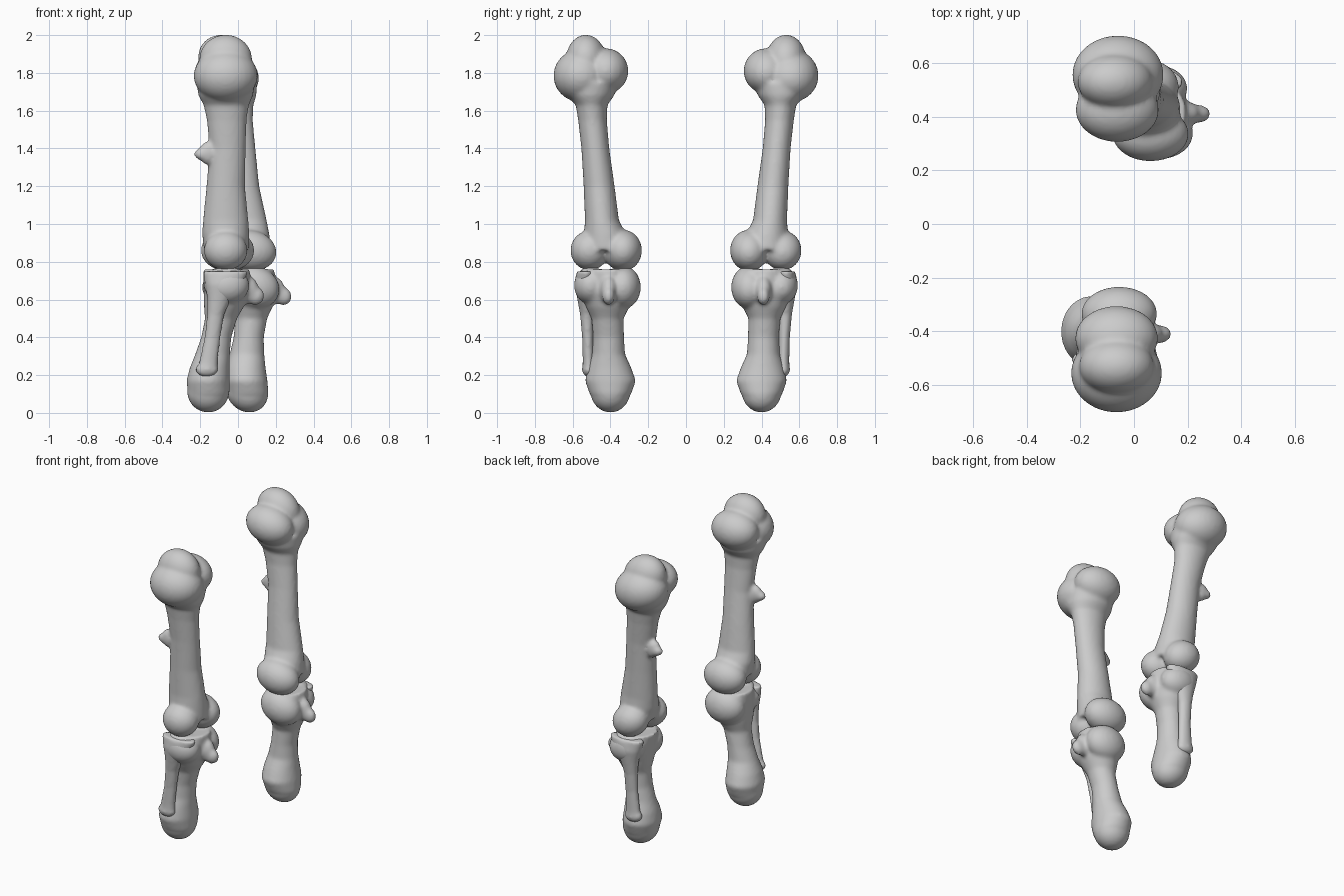
import bpy, bmesh
from math import cos, sin, tau
from mathutils import Matrix, Vector


def loft(bm, sections, n=28):
    """Closed tube through elliptical sections (z, x, y, rx, ry)."""
    rings = []
    for z, x, y, rx, ry in sections:
        rings.append([bm.verts.new((x + rx * cos(tau * i / n), y + ry * sin(tau * i / n), z))
                      for i in range(n)])
    for a, b in zip(rings, rings[1:]):
        for i in range(n):
            j = (i + 1) % n
            bm.faces.new((a[i], a[j], b[j], b[i]))
    bm.faces.new(rings[0][::-1])
    bm.faces.new(rings[-1])


def blob(bm, centre, radii):
    """Ellipsoid lump."""
    m = Matrix.Translation(Vector(centre)) @ Matrix.Diagonal((*radii, 1))
    bmesh.ops.create_uvsphere(bm, u_segments=28, v_segments=18, radius=1, matrix=m)


def bone(name, sections, blobs, side, smooth=7):
    """Fuse a shaft and its lumps into one smooth bone; side 1 is the opposite, swung leg."""
    bm = bmesh.new()
    loft(bm, sections)
    for c, r in blobs:
        blob(bm, c, r)
    if side:
        for v in bm.verts:
            v.co.y = -v.co.y
            v.co.x += 0.12 * (1.83 - v.co.z)
    bmesh.ops.recalc_face_normals(bm, faces=bm.faces[:])
    me = bpy.data.meshes.new(name)
    bm.to_mesh(me)
    bm.free()
    me.shade_smooth()
    ob = bpy.data.objects.new(name, me)
    bpy.context.collection.objects.link(ob)
    rm = ob.modifiers.new("fuse", 'REMESH')
    rm.mode = 'VOXEL'
    rm.voxel_size = 0.011
    rm.use_smooth_shade = True
    sm = ob.modifiers.new("soften", 'SMOOTH')
    sm.factor = 0.5
    sm.iterations = smooth


# femur: shaft, three-lobed head, spur and two knee condyles
femur_shaft = [(0.86, -0.06, -0.42, 0.12, 0.12), (0.95, -0.065, -0.43, 0.125, 0.11),
               (1.02, -0.065, -0.445, 0.12, 0.09), (1.2, -0.065, -0.46, 0.102, 0.082),
               (1.4, -0.055, -0.48, 0.096, 0.074), (1.55, -0.06, -0.495, 0.105, 0.076),
               (1.63, -0.062, -0.5, 0.12, 0.084), (1.68, -0.065, -0.505, 0.145, 0.125),
               (1.75, -0.065, -0.505, 0.155, 0.15)]
femur_lumps = [((-0.065, -0.555, 1.785), (0.17, 0.147, 0.14)),
               ((-0.065, -0.53, 1.872), (0.14, 0.105, 0.13)),
               ((-0.065, -0.425, 1.81), (0.155, 0.12, 0.12)),
               ((-0.16, -0.5, 1.375), (0.05, 0.035, 0.06)),
               ((-0.19, -0.505, 1.37), (0.044, 0.03, 0.032)),
               ((-0.065, -0.51, 0.86), (0.115, 0.102, 0.105)),
               ((-0.055, -0.335, 0.86), (0.142, 0.102, 0.11))]

# tibia: flared top, front crest, shaft and rounded foot end
tibia_shaft = [(0.1, -0.155, -0.4, 0.11, 0.11), (0.17, -0.158, -0.4, 0.115, 0.135),
               (0.24, -0.15, -0.405, 0.105, 0.115), (0.31, -0.135, -0.41, 0.092, 0.088),
               (0.4, -0.115, -0.41, 0.08, 0.082), (0.5, -0.09, -0.415, 0.085, 0.085),
               (0.56, -0.075, -0.415, 0.105, 0.115), (0.63, -0.062, -0.415, 0.12, 0.14),
               (0.76, -0.06, -0.415, 0.125, 0.12)]
tibia_lumps = [((-0.158, -0.4, 0.115), (0.112, 0.106, 0.113)),
               ((-0.06, -0.505, 0.675), (0.12, 0.088, 0.1)),
               ((-0.055, -0.335, 0.665), (0.135, 0.096, 0.115)),
               ((0.05, -0.41, 0.65), (0.06, 0.045, 0.075)),
               ((0.09, -0.41, 0.62), (0.05, 0.034, 0.05))]

# fibula: thin splint with a fan-shaped top
fibula_shaft = [(0.22, -0.165, -0.515, 0.056, 0.034), (0.28, -0.155, -0.517, 0.048, 0.03),
                (0.4, -0.135, -0.52, 0.042, 0.03), (0.52, -0.118, -0.525, 0.045, 0.036),
                (0.6, -0.1, -0.53, 0.062, 0.045), (0.68, -0.075, -0.53, 0.1, 0.06),
                (0.75, -0.065, -0.53, 0.12, 0.05)]
fibula_lumps = [((-0.165, -0.515, 0.23), (0.06, 0.036, 0.04))]

for side, label in enumerate(("near", "far")):
    bone(label + "_femur", femur_shaft, femur_lumps, side)
    bone(label + "_tibia", tibia_shaft, tibia_lumps, side)
    bone(label + "_fibula", fibula_shaft, fibula_lumps, side, 4)
